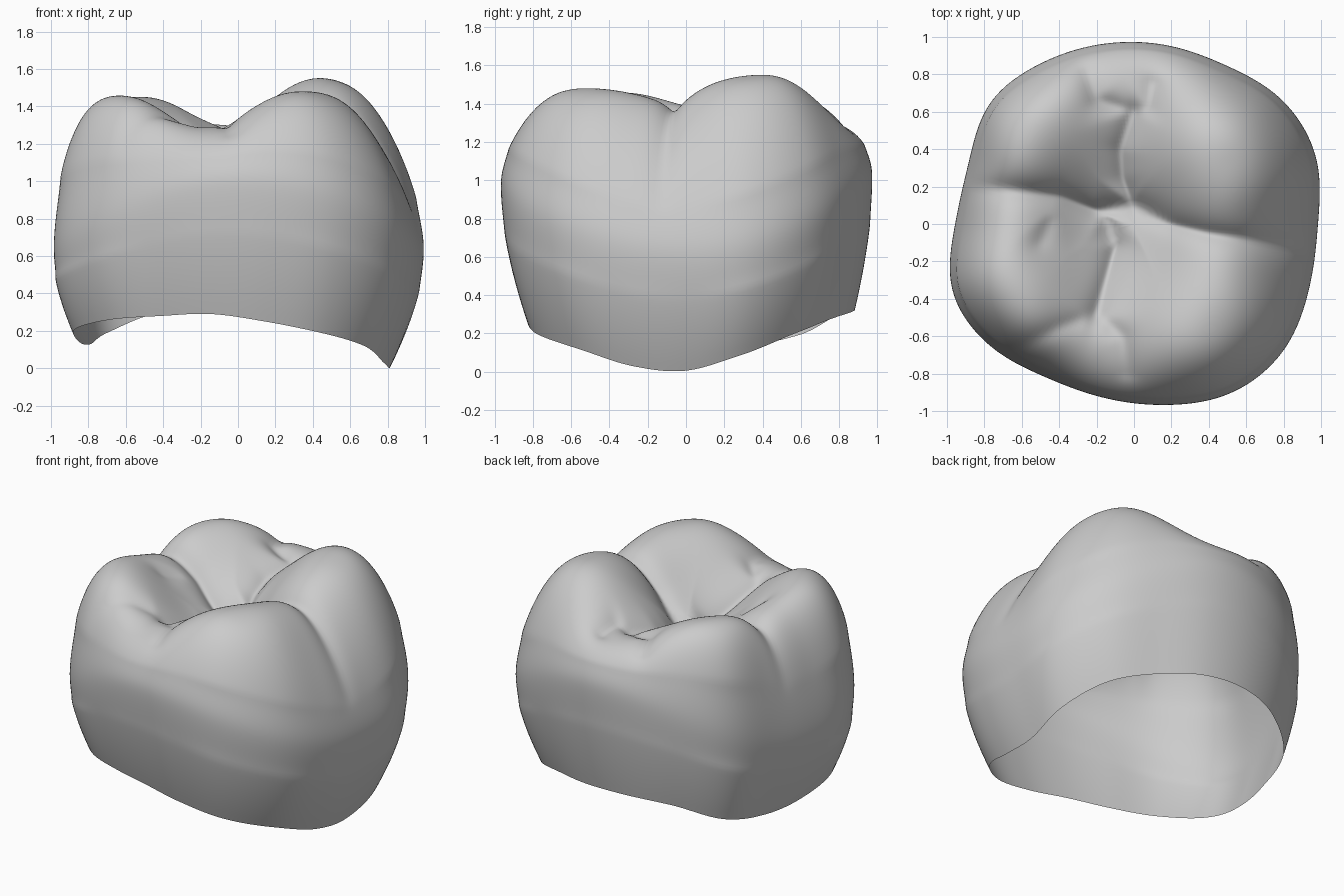
import bpy, bmesh, math
from mathutils import Vector

cube = bpy.data.objects.get("Cube")
if cube:
    bpy.data.objects.remove(cube, do_unlink=True)

# Widest radius and bottom rim height, at even angles counter-clockwise from +x
OUTLINE = [.988, 1.05, 1.045, .985, .98, .985, 1, 1.02, .945,
           .96, 1.05, 1.02, .95, .95, .99, 1.055, 1.06, 1.005]
RIM = [.005, .09, .2, .27, .31, .32, .29, .19, .13,
       .14, .21, .26, .28, .29, .25, .19, .12, .03]

# Cusps: x, y, height, spread
CUSPS = [(.52, .34, .425, .5), (.43, -.56, .355, .49),
         (-.71, -.42, .3, .46), (-.62, .5, .275, .5)]

# Grooves: depth, width, path
GROOVES = [
    (.13, .07, [(-.98, .2), (-.75, .19), (-.4, .15), (-.2, .07), (0, .1),
                (.2, 0), (.4, -.05), (.9, -.13)]),
    (.11, .06, [(0, .1), (-.06, .25), (-.07, .4), (0, .6)]),
    (.11, .06, [(-.15, .03), (-.1, -.12), (-.2, -.48)]),
    (.08, .05, [(0, .6), (-.2, .66), (-.25, .82)]),
    (.08, .05, [(0, .6), (.08, .62), (.1, .75)]),
    (.06, .05, [(-.2, -.48), (-.06, -.6), (-.04, -.8)]),
    (.05, .06, [(-.2, -.48), (-.4, -.55), (-.6, -.66)]),
    (.04, .05, [(-.4, .14), (-.5, -.1)]),
]


def around(values, angle):
    """Smooth closed interpolation of evenly spaced values."""
    n = len(values)
    f = angle / math.tau * n
    i = int(math.floor(f))
    t = f - i
    a, b, c, d = (values[(i + k) % n] for k in (-1, 0, 1, 2))
    return b + .5 * t * (c - a + t * (2*a - 5*b + 4*c - d + t * (3*(b - c) + d - a)))


def path_distance(p, path):
    best = 9
    for a, b in zip(path, path[1:]):
        a, b = Vector(a), Vector(b)
        ab = b - a
        t = max(0, min(1, (p - a).dot(ab) / ab.length_squared))
        best = min(best, (p - a - ab * t).length)
    return best


def chewing_height(x, y, rho):
    """Bowl plus broad rounded cusps minus creases."""
    h = 1.08 + .3 * rho * rho
    for cx, cy, height, spread in CUSPS:
        h += height * math.exp(-(math.hypot(x - cx, y - cy) / spread) ** 2.6)
    p = Vector((x, y))
    cut = 0
    for depth, width, path in GROOVES:
        d = path_distance(p, path)
        soft = math.sqrt(d * d + .0002)
        cut = max(cut, depth * math.exp(-soft / width))
    return h - cut


def crown_point(angle, rho, drop):
    """Top surface for drop = 0, side wall below the bulge for drop > 0."""
    c, s = math.cos(angle), math.sin(angle)
    back = max(0, s) ** 2
    radius = around(OUTLINE, angle)
    bulge = .62 + .38 * s * s + .04 * back
    if drop > 0:
        flare = .147 + .03 * c - .045 * back
        r = radius * (1 - flare * drop ** 1.7)
        return r * c, r * s, bulge + (around(RIM, angle) - bulge) * drop
    r = radius * rho
    x, y = r * c, r * s
    fall = max(0, 1 - rho ** (4.6 - 1.4 * c + 1.8 * back)) ** .66
    return x, y, bulge + (chewing_height(x, y, rho) - bulge) * fall


def soften(bm, verts, times):
    for _ in range(times):
        bmesh.ops.smooth_vert(bm, verts=verts, factor=.5,
                              use_axis_x=True, use_axis_y=True, use_axis_z=True)


# Crown shell, open underneath
SEGMENTS, TOP, WALL = 200, 60, 24
levels = [(math.sin(math.pi / 2 * k / TOP), 0) for k in range(1, TOP + 1)]
levels += [(1, k / WALL) for k in range(1, WALL + 1)]
bm = bmesh.new()
centre = bm.verts.new(crown_point(0, 0, 0))
rings = []
for rho, drop in levels:
    ring = [bm.verts.new(crown_point(math.tau * k / SEGMENTS, rho, drop))
            for k in range(SEGMENTS)]
    for k in range(SEGMENTS):
        n = (k + 1) % SEGMENTS
        if rings:
            bm.faces.new((rings[-1][k], ring[k], ring[n], rings[-1][n]))
        else:
            bm.faces.new((centre, ring[k], ring[n]))
    rings.append(ring)

# Blend the bulge into the wall, then soften the creases slightly
soften(bm, [v for ring in rings[TOP - 12:TOP + 8] for v in ring], 40)
soften(bm, [v for v in bm.verts if not v.is_boundary], 2)
mesh = bpy.data.meshes.new("tooth_crown")
bm.to_mesh(mesh)
bm.free()
crown = bpy.data.objects.new("tooth_crown", mesh)
bpy.context.collection.objects.link(crown)

# Plain grey material
grey = bpy.data.materials.new("plain_grey")
grey.use_nodes = True
colour = (.6, .6, .6, 1)
grey.diffuse_color = colour
grey.node_tree.nodes["Principled BSDF"].inputs["Base Color"].default_value = colour
mesh.materials.append(grey)
for face in mesh.polygons:
    face.use_smooth = True
